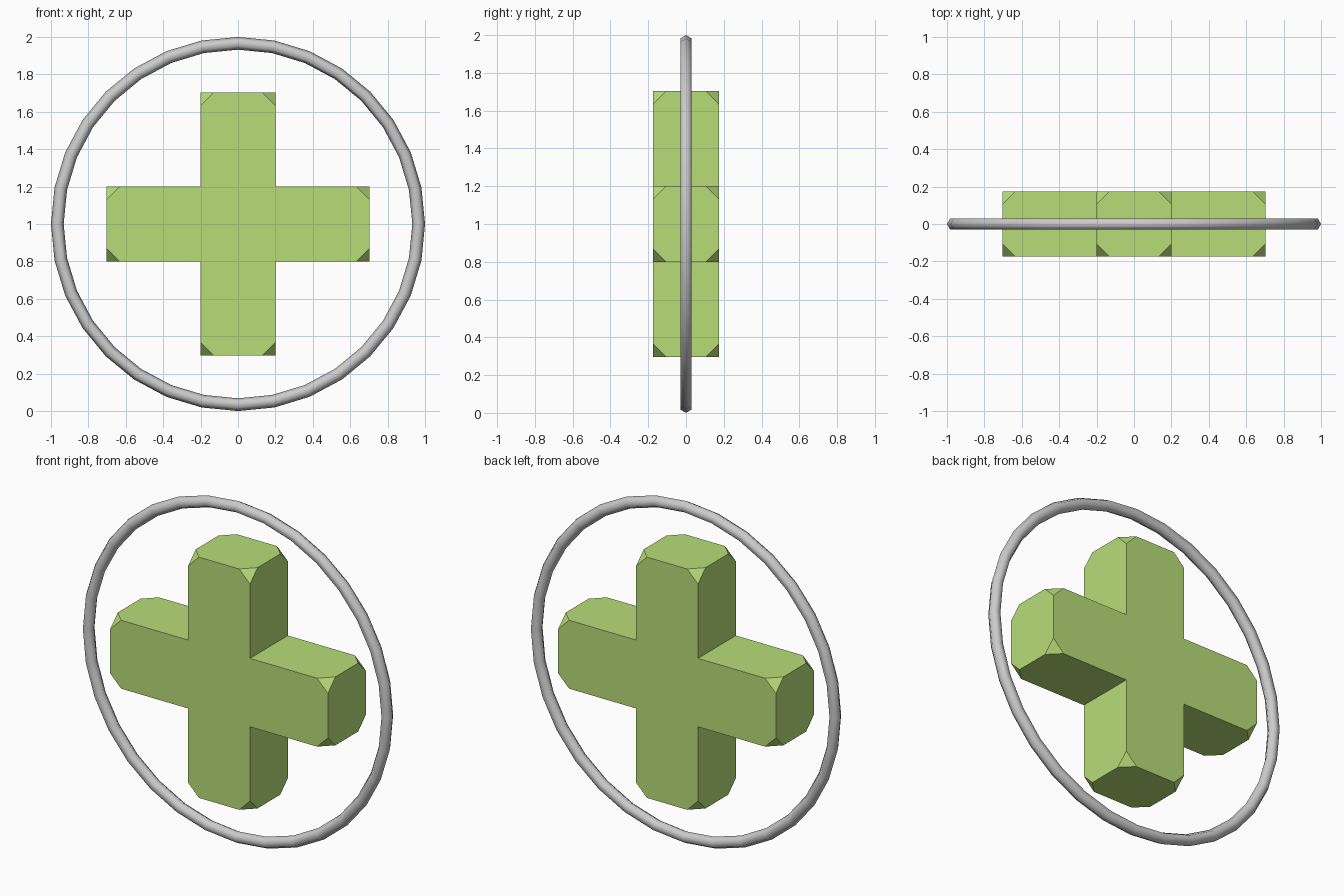
import bpy
import bmesh
from itertools import product
from mathutils import Vector

if "Cube" in bpy.data.objects:
    bpy.data.objects.remove(bpy.data.objects["Cube"])

CENTRE = Vector((0, 0, 1))
TIP, HALF_W, HALF_D, CUT = 0.704, 0.2, 0.175, 0.07

# Ring: smooth-shaded torus with a six-sided tube, standing upright
bpy.ops.mesh.primitive_torus_add(major_segments=32, minor_segments=6,
                                 major_radius=0.966, minor_radius=0.034,
                                 location=CENTRE, rotation=(1.5707963, 0, 0))
ring = bpy.context.object
ring.name = "ring"
bpy.ops.object.shade_smooth()

# Cross: plus-shaped profile extruded through its depth
a, b = TIP, HALF_W
profile = [(b, b), (b, a), (-b, a), (-b, b), (-a, b), (-a, -b),
           (-b, -b), (-b, -a), (b, -a), (b, -b), (a, -b), (a, b)]
bm = bmesh.new()
face = bm.faces.new([bm.verts.new((x, -HALF_D, z)) for x, z in profile])
new = bmesh.ops.extrude_face_region(bm, geom=[face])["geom"]
bmesh.ops.translate(bm, vec=(0, 2 * HALF_D, 0),
                    verts=[v for v in new if isinstance(v, bmesh.types.BMVert)])

# Clipped arm corners: each octant's plane trims two arm tips at once
for signs in product((-1, 1), repeat=3):
    n = Vector(signs)
    point = n * ((TIP + HALF_W + HALF_D - CUT) / 3)
    bmesh.ops.bisect_plane(bm, geom=bm.verts[:] + bm.edges[:] + bm.faces[:],
                           plane_co=point, plane_no=n.normalized(), clear_outer=True)
    bmesh.ops.holes_fill(bm, edges=[e for e in bm.edges if e.is_boundary], sides=0)
bmesh.ops.recalc_face_normals(bm, faces=bm.faces[:])

mesh = bpy.data.meshes.new("cross")
bm.to_mesh(mesh)
bm.free()
cross = bpy.data.objects.new("cross", mesh)
cross.location = CENTRE
bpy.context.collection.objects.link(cross)

green = bpy.data.materials.new("light_green")
green.diffuse_color = (0.48, 0.72, 0.19, 1)
green.use_nodes = True
green.node_tree.nodes["Principled BSDF"].inputs["Base Color"].default_value = green.diffuse_color
mesh.materials.append(green)
